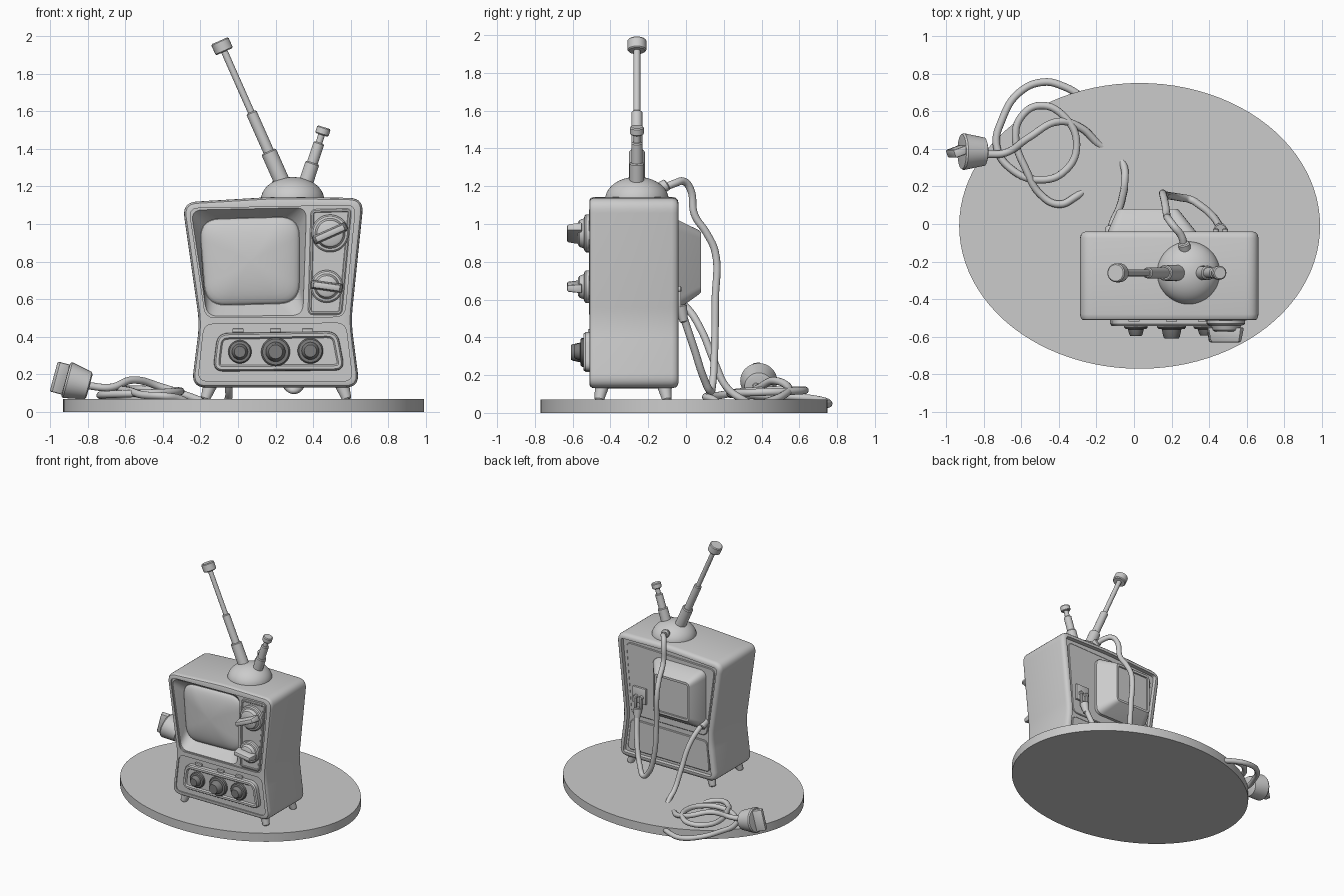
import bpy, bmesh, math
from mathutils import Vector, Matrix

if "Cube" in bpy.data.objects:
    bpy.data.objects.remove(bpy.data.objects["Cube"])


def material(name, v):
    m = bpy.data.materials.new(name)
    m.diffuse_color = (v, v, v, 1)
    m.use_nodes = True
    m.node_tree.nodes["Principled BSDF"].inputs["Base Color"].default_value = m.diffuse_color
    return m


GREY = material("light_grey", 0.6)
DARK = material("dark_grey", 0.2)


def finish(name, bm, mat=GREY):
    bmesh.ops.recalc_face_normals(bm, faces=bm.faces[:])
    me = bpy.data.meshes.new(name)
    bm.to_mesh(me)
    bm.free()
    me.materials.append(mat)
    ob = bpy.data.objects.new(name, me)
    bpy.context.collection.objects.link(ob)
    return ob


def strip(bm, rings):
    """Join closed rings of points with quads."""
    vs = [[bm.verts.new(p) for p in r] for r in rings]
    n = len(vs[0])
    for a, b in zip(vs, vs[1:]):
        for i in range(n):
            j = (i + 1) % n
            bm.faces.new((a[i], a[j], b[j], b[i]))
    return vs


def sheet(bm, *loops):
    """Flat face with an outline and holes."""
    edges = []
    for pts in loops:
        vs = [bm.verts.new(p) for p in pts]
        edges += [bm.edges.new((vs[i - 1], vs[i])) for i in range(len(vs))]
    bmesh.ops.triangle_fill(bm, edges=edges, use_beauty=True, normal=(0, -1, 0))


def loft(name, rings, mat=GREY):
    bm = bmesh.new()
    vs = strip(bm, rings)
    bm.faces.new(vs[0])
    bm.faces.new(vs[-1][::-1])
    return finish(name, bm, mat)


def lathe(name, profile, origin, axis, mat=GREY, n=36):
    """Turn (radius, height) pairs around an axis."""
    m = Matrix.Translation(origin) @ Vector(axis).to_track_quat('Z', 'Y').to_matrix().to_4x4()
    return loft(name, [[m @ Vector((r * math.cos(2 * math.pi * i / n), r * math.sin(2 * math.pi * i / n), h))
                        for i in range(n)] for r, h in profile], mat)


def rod(name, a, b, r1, r2=None):
    d = Vector(b) - Vector(a)
    c = min(0.006, r1 * 0.3)
    r2 = r2 or r1
    return lathe(name, [(r1 - c, 0), (r1, c), (r2, d.length - c), (r2 - c, d.length)], a, d, n=24)


def box(name, centre, size, rot=None, taper=1.0):
    bm = bmesh.new()
    bmesh.ops.create_cube(bm, size=1)
    for v in bm.verts:
        if v.co.y < 0:
            v.co.z *= taper
            v.co.x *= 0.5 + taper / 2
    bmesh.ops.transform(bm, matrix=Matrix.Diagonal((*size, 1)), verts=bm.verts)
    bmesh.ops.bevel(bm, geom=bm.edges[:], offset=min(size) * 0.2, segments=2, affect='EDGES', profile=0.5)
    bmesh.ops.transform(bm, matrix=Matrix.Translation(centre) @ (rot or Matrix()), verts=bm.verts)
    return finish(name, bm)


def rounded(pts, r, n=7):
    """Round each corner of an (x, z) polygon."""
    out = []
    pts = [Vector(p) for p in pts]
    for i, p in enumerate(pts):
        a = p + (pts[i - 1] - p).normalized() * r
        b = p + (pts[(i + 1) % len(pts)] - p).normalized() * r
        for k in range(n + 1):
            t = k / n
            out.append(a * (1 - t) ** 2 + p * 2 * t * (1 - t) + b * t * t)
    return out


def offset(pts, d):
    """Move a clockwise outline inward."""
    out = []
    for i, p in enumerate(pts):
        t = (pts[(i + 1) % len(pts)] - pts[i - 1]).normalized()
        out.append(p + Vector((t.y, -t.x)) * d)
    return out


def at(pts, y):
    return [(p.x, y, p.y) for p in pts]


def steps_to_rings(pts, steps):
    return [at(offset(pts, d), y) for y, d in steps]


def slab(name, pts, steps, mat=GREY):
    """Stack an outline along y using (y, inset) steps."""
    return loft(name, steps_to_rings(pts, steps), mat)


def cord(name, pts, r=0.02):
    cu = bpy.data.curves.new(name, 'CURVE')
    cu.dimensions = '3D'
    cu.bevel_depth, cu.bevel_resolution, cu.resolution_u = r, 4, 8
    cu.use_fill_caps = True
    s = cu.splines.new('BEZIER')
    s.bezier_points.add(len(pts) - 1)
    for b, p in zip(s.bezier_points, pts):
        b.co = p
        b.handle_left_type = b.handle_right_type = 'AUTO'
    cu.materials.append(GREY)
    ob = bpy.data.objects.new(name, cu)
    bpy.context.collection.objects.link(ob)
    bpy.ops.object.select_all(action='DESELECT')
    ob.select_set(True)
    bpy.context.view_layer.objects.active = ob
    bpy.ops.object.convert(target='MESH')


# oval stand
N = 96
loft("stand", [[(0.03 + 0.96 * math.cos(2 * math.pi * i / N), -0.01 + 0.76 * math.sin(2 * math.pi * i / N), z)
                for i in range(N)] for z in (0, 0.07)])

# cabinet with pinched waist, recessed front fields and recessed back
shell = rounded([(-0.248, 0.13), (-0.205, 0.47), (-0.297, 1.115), (0.2, 1.145), (0.67, 1.138),
                 (0.602, 0.48), (0.648, 0.13)], 0.08)
upper = rounded([(-0.172, 0.502), (-0.26, 1.083), (0.625, 1.1), (0.567, 0.507)], 0.05)
lower = rounded([(-0.213, 0.165), (-0.18, 0.467), (0.572, 0.473), (0.61, 0.165)], 0.05)
mouth = rounded([(-0.165, 0.509), (-0.25, 1.074), (0.365, 1.087), (0.345, 0.514)], 0.06)
glass = rounded([(-0.172, 0.565), (-0.207, 1.025), (0.328, 1.04), (0.328, 0.578)], 0.11)
bm = bmesh.new()
strip(bm, steps_to_rings(shell, [(-0.512, 0.02), (-0.508, 0.01), (-0.497, 0.003), (-0.48, 0), (-0.075, 0),
                                 (-0.055, 0.005), (-0.044, 0.016), (-0.04, 0.03), (-0.04, 0.04), (-0.07, 0.042)]))
sheet(bm, at(offset(shell, 0.02), -0.512), at(upper, -0.512), at(lower, -0.512))
strip(bm, [at(upper, -0.512), at(upper, -0.5)])
sheet(bm, at(upper, -0.5), at(mouth, -0.5))
strip(bm, [at(mouth, -0.5), at(glass, -0.42)])
sheet(bm, at(glass, -0.42))
strip(bm, [at(lower, -0.512), at(lower, -0.503)])
sheet(bm, at(lower, -0.503))
sheet(bm, at(offset(shell, 0.042), -0.07))
bmesh.ops.remove_doubles(bm, verts=bm.verts[:], dist=0.0002)
finish("cabinet", bm)

# bulging screen
mid = Vector((0.067, 0.803))
loft("screen", [at([mid + (p - mid) * math.cos(a) for p in glass], -0.415 - 0.055 * math.sin(a))
                for a in [k * 1.53 / 9 for k in range(10)]])

# control panels
slab("side_control_panel", rounded([(0.372, 0.517), (0.387, 1.078), (0.605, 1.083), (0.553, 0.517)], 0.03),
     [(-0.45, 0), (-0.508, 0), (-0.513, 0.006), (-0.513, 0.014), (-0.509, 0.018)])
slab("lower_control_panel", rounded([(-0.135, 0.215), (-0.11, 0.42), (0.53, 0.43), (0.57, 0.22)], 0.06),
     [(-0.49, 0), (-0.532, 0.002), (-0.542, 0.01), (-0.542, 0.026), (-0.532, 0.034)])
for x in (0.0, 0.2, 0.37):
    box("panel_tab", (x, -0.51, 0.433), (0.06, 0.02, 0.02))

# channel and volume dials with grip bars
for x, z, r, tilt in ((0.49, 0.95, 0.1, 24), (0.472, 0.668, 0.087, -8)):
    lathe("dial", [(r, 0), (r, 0.025), (r - 0.008, 0.033), (r - 0.02, 0.035), (r - 0.03, 0.06),
                   (r - 0.04, 0.066)], (x, -0.505, z), (0, -1, 0))
    box("dial_grip", (x, -0.59, z), (r * 1.95, 0.08, 0.05), Matrix.Rotation(math.radians(-tilt), 4, 'Y'), 0.7)

# lower dark knobs
for x, z, r, h in ((0.01, 0.32, 0.062, 0.065), (0.2, 0.32, 0.077, 0.08), (0.385, 0.325, 0.068, 0.062)):
    lathe("small_knob", [(r, 0), (r, 0.02), (r * 0.9, 0.028), (r * 0.68, 0.03), (r * 0.56, h * 0.9),
                         (r * 0.48, h), (r * 0.3, h)], (x, -0.53, z), (0, -1, 0), DARK)

# splayed feet
for x1, x2 in ((-0.14, -0.175), (0.545, 0.58)):
    for y1, y2 in ((-0.44, -0.46), (-0.12, -0.1)):
        rod("foot", (x1, y1, 0.17), (x2, y2, 0.065), 0.042, 0.025)

# back panels and picture tube housing
slab("upper_back_panel", rounded([(-0.145, 0.485), (-0.22, 1.05), (0.59, 1.07), (0.54, 0.485)], 0.05),
     [(-0.08, 0), (-0.066, 0), (-0.062, 0.005)])
slab("lower_back_panel", rounded([(-0.175, 0.195), (-0.15, 0.445), (0.545, 0.45), (0.575, 0.195)], 0.04),
     [(-0.08, 0), (-0.062, 0), (-0.058, 0.005)])
big = rounded([(-0.14, 0.55), (-0.14, 1.02), (0.33, 1.02), (0.33, 0.55)], 0.06)
small = rounded([(-0.09, 0.63), (-0.09, 0.965), (0.24, 0.965), (0.24, 0.63)], 0.04)
loft("tube_housing", [at(big, -0.08), at(big, -0.04), at(small, 0.072), at(offset(small, 0.008), 0.08),
                      at(offset(small, 0.026), 0.08), at(offset(small, 0.027), 0.068)])

# antenna dome and rods
lathe("antenna_dome", [(0.168, -0.01)] + [(0.168 * math.cos(a), 0.12 * math.sin(a))
      for a in [k * 1.54 / 10 for k in range(11)]], (0.29, -0.26, 1.13), (0, 0, 1), n=48)


def antenna(start, end, parts):
    a, d = Vector(start), Vector(end) - Vector(start)
    for t0, t1, r in parts:
        rod("antenna_section", a + d * t0, a + d * t1, r)


antenna((0.245, -0.26, 1.2), (-0.098, -0.26, 1.975),
        ((0, 0.24, 0.042), (0.2, 0.51, 0.029), (0.5, 0.96, 0.018), (0.925, 1, 0.05)))
antenna((0.355, -0.26, 1.2), (0.458, -0.26, 1.515),
        ((0, 0.4, 0.038), (0.36, 0.74, 0.029), (0.7, 0.95, 0.018), (0.87, 1, 0.037)))

# antenna lead, its collar and terminal
rod("lead_collar", (0.275, -0.15, 1.18), (0.265, -0.1, 1.21), 0.032)
cord("antenna_lead", [(0.27, -0.13, 1.185), (0.25, -0.06, 1.215), (0.21, -0.01, 1.225), (0.185, 0.025, 1.18),
                      (0.175, 0.045, 1.05), (0.165, 0.11, 0.95), (0.155, 0.155, 0.85), (0.16, 0.155, 0.6),
                      (0.19, 0.15, 0.3), (0.25, 0.14, 0.15), (0.3, 0.13, 0.115), (0.35, 0.1, 0.17),
                      (0.42, 0.04, 0.35), (0.455, -0.01, 0.5)])
box("terminal_plate", (0.46, -0.055, 0.665), (0.12, 0.02, 0.13))
rod("lead_plug", (0.455, -0.01, 0.48), (0.46, -0.03, 0.57), 0.022, 0.034)
for x in (0.435, 0.485):
    box("lead_prong", (x, -0.035, 0.61), (0.018, 0.018, 0.1))
    rod("terminal_screw", (x, -0.05, 0.655), (x, -0.025, 0.655), 0.016)

# power cord from the cabinet
rod("cord_collar", (-0.13, -0.08, 0.61), (-0.12, -0.02, 0.57), 0.032)
cord("power_cord", [(-0.13, -0.06, 0.6), (-0.115, 0.0, 0.56), (-0.08, 0.08, 0.44), (-0.06, 0.15, 0.27),
                    (-0.05, 0.22, 0.13), (-0.055, 0.31, 0.065), (-0.1, 0.38, 0.035), (-0.18, 0.42, 0.055),
                    (-0.28, 0.51, 0.09), (-0.4, 0.545, 0.13), (-0.56, 0.46, 0.17), (-0.68, 0.38, 0.13),
                    (-0.8, 0.37, 0.14)])

# coiled part of the cord on the stand
cord("cord_coil", [(-0.28, 0.68, 0.04), (-0.37, 0.73, 0.045), (-0.48, 0.755, 0.05), (-0.61, 0.7, 0.07),
                   (-0.7, 0.56, 0.085), (-0.73, 0.41, 0.09), (-0.65, 0.29, 0.095), (-0.5, 0.235, 0.1),
                   (-0.37, 0.28, 0.105), (-0.305, 0.42, 0.11), (-0.37, 0.57, 0.115), (-0.5, 0.63, 0.12),
                   (-0.6, 0.57, 0.12), (-0.63, 0.46, 0.12), (-0.57, 0.28, 0.11), (-0.5, 0.16, 0.09),
                   (-0.4, 0.105, 0.085), (-0.31, 0.145, 0.07), (-0.25, 0.19, 0.035)])

# wall plug with blade
axis = Vector((-1, 0, 0.27)).normalized()
lathe("wall_plug", [(0.06, 0), (0.075, 0.006), (0.098, 0.12), (0.092, 0.13), (0.07, 0.132)],
      (-0.79, 0.385, 0.138), axis)
box("plug_blade", Vector((-0.79, 0.385, 0.138)) + axis * 0.155, (0.08, 0.045, 0.165),
    Matrix.Rotation(math.radians(15), 4, 'Y') @ Matrix.Rotation(math.radians(20), 4, 'Z'))

# smooth shading with crisp edges
for ob in bpy.context.scene.objects:
    bpy.ops.object.select_all(action='DESELECT')
    ob.select_set(True)
    bpy.context.view_layer.objects.active = ob
    bpy.ops.object.shade_smooth_by_angle(angle=math.radians(35))
